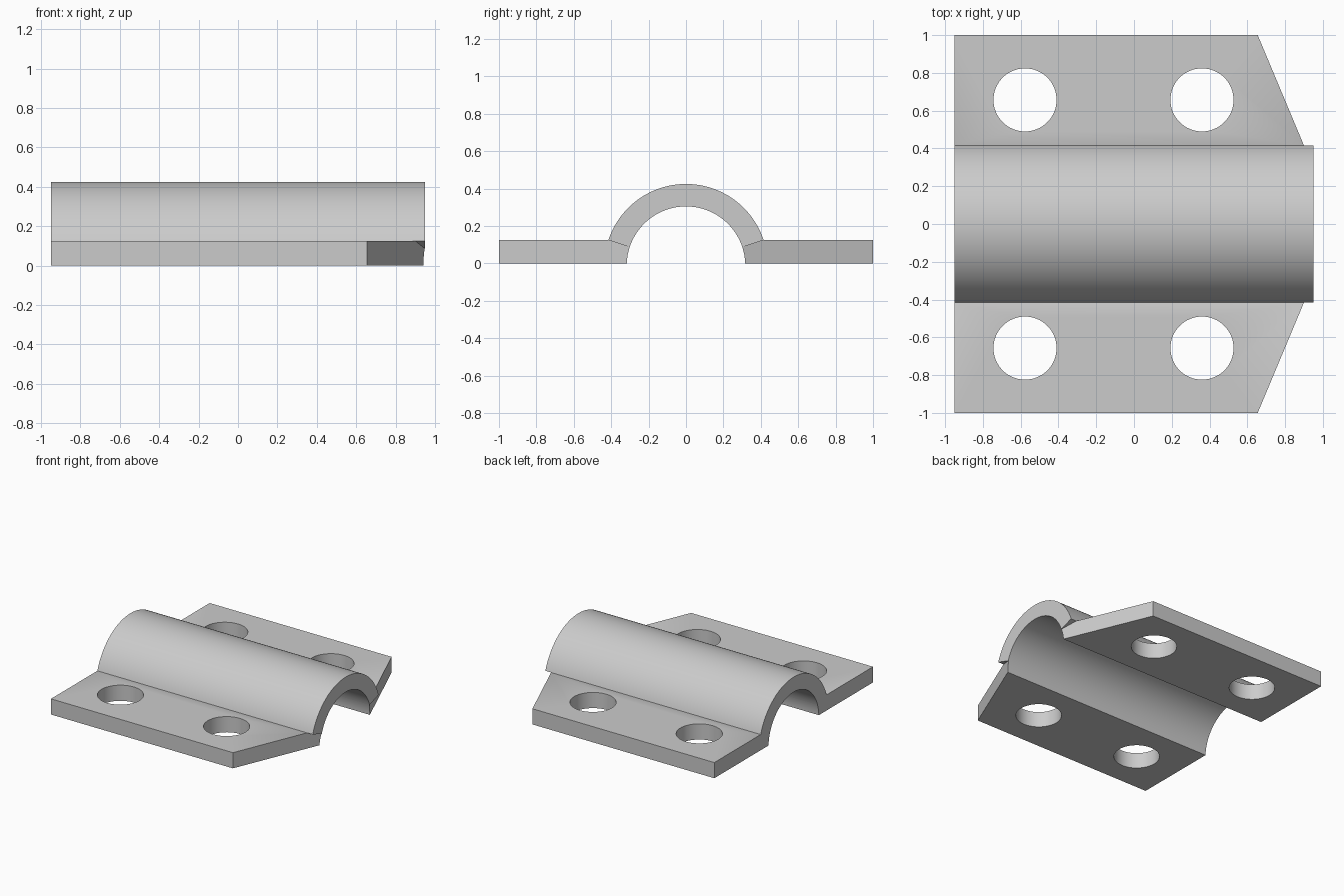
import bpy
import bmesh
from math import atan2, cos, sin, pi, radians
from mathutils import Matrix

cube = bpy.data.objects.get("Cube")
if cube:
    bpy.data.objects.remove(cube, do_unlink=True)

END = 0.95                 # half length along x
PLATE = 0.125              # flange thickness
CENTER = -0.012            # height of the arch axis
OUTER, INNER = 0.437, 0.317
JOINT = atan2(PLATE - CENTER, 0.415)   # angle where arch meets flange
FOOT = atan2(-CENTER, INNER)           # angle where bore meets the ground
HOLE_X, HOLE_Y, HOLE_R = (-0.577, 0.36), 0.657, 0.167

grey = bpy.data.materials.new("plain grey")
grey.use_nodes = True
grey.diffuse_color = (0.6, 0.6, 0.6, 1)
grey.node_tree.nodes["Principled BSDF"].inputs["Base Color"].default_value = (0.6, 0.6, 0.6, 1)


def arc(radius, start, end, steps):
    angles = [start + (end - start) * i / steps for i in range(steps + 1)]
    return [(radius * cos(a), CENTER + radius * sin(a)) for a in angles]


def make_object(name, bm):
    bmesh.ops.recalc_face_normals(bm, faces=bm.faces)
    mesh = bpy.data.meshes.new(name)
    bm.to_mesh(mesh)
    bm.free()
    mesh.materials.append(grey)
    obj = bpy.data.objects.new(name, mesh)
    bpy.context.collection.objects.link(obj)
    return obj


def extrude_profile(name, profile, end_x):
    """Sweep a (y, z) profile along x; end_x gives the far end for each y."""
    bm = bmesh.new()
    near = [bm.verts.new((-END, y, z)) for y, z in profile]
    far = [bm.verts.new((end_x(y), y, z)) for y, z in profile]
    bm.faces.new(near)
    bm.faces.new(far)
    for i in range(len(profile)):
        j = (i + 1) % len(profile)
        bm.faces.new((near[i], near[j], far[j], far[i]))
    return make_object(name, bm)


def smooth(obj):
    bpy.ops.object.select_all(action="DESELECT")
    obj.select_set(True)
    bpy.context.view_layer.objects.active = obj
    bpy.ops.object.shade_smooth_by_angle(angle=radians(30))


def drill(obj, side):
    """Cut both bolt holes through a flange."""
    bm = bmesh.new()
    for x in HOLE_X:
        bmesh.ops.create_cone(bm, cap_ends=True, segments=64, radius1=HOLE_R,
                              radius2=HOLE_R, depth=1,
                              matrix=Matrix.Translation((x, side * HOLE_Y, 0)))
    cutter = make_object("hole_cutter", bm)
    cutter.hide_render = True
    mod = obj.modifiers.new("holes", "BOOLEAN")
    mod.object = cutter
    mod.operation = "DIFFERENCE"
    mod.solver = "EXACT"
    bpy.context.view_layer.objects.active = obj
    bpy.ops.object.modifier_apply(modifier=mod.name)
    bpy.data.objects.remove(cutter, do_unlink=True)


# Curved saddle over the pipe
saddle = extrude_profile(
    "saddle",
    arc(OUTER, JOINT, pi - JOINT, 64) + arc(INNER, pi - JOINT, JOINT, 64),
    lambda y: END)
smooth(saddle)

# Flat flanges with slanted ends and two bolt holes each
half = arc(INNER, FOOT, JOINT, 10) + [(0.415, PLATE), (1, PLATE), (1, 0)]
for name, side in (("back_flange", 1), ("front_flange", -1)):
    flange = extrude_profile(name, [(side * y, z) for y, z in half],
                             lambda y: 0.655 + (1 - abs(y)) * 0.419)
    drill(flange, side)
    smooth(flange)
